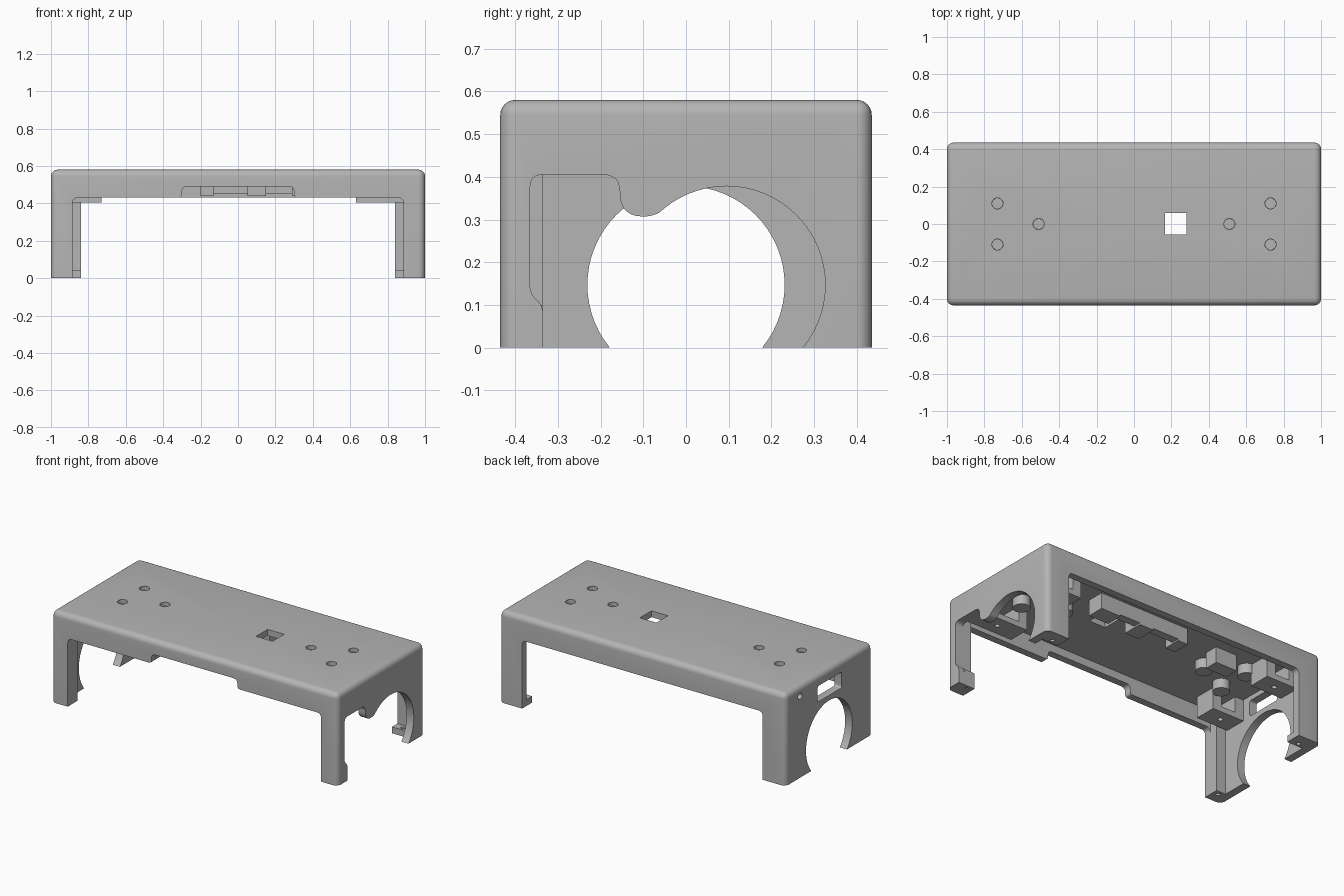
import bpy, bmesh, math
from mathutils import Vector

old = bpy.data.objects.get("Cube")
if old:
    bpy.data.objects.remove(old, do_unlink=True)

grey = bpy.data.materials.new("plain_grey")
grey.use_nodes = True
grey.diffuse_color = (0.46, 0.46, 0.46, 1)
grey.node_tree.nodes["Principled BSDF"].inputs["Base Color"].default_value = grey.diffuse_color


def finish(name, bm):
    bmesh.ops.recalc_face_normals(bm, faces=bm.faces)
    mesh = bpy.data.meshes.new(name)
    bm.to_mesh(mesh)
    bm.free()
    mesh.materials.append(grey)
    ob = bpy.data.objects.new(name, mesh)
    bpy.context.collection.objects.link(ob)
    return ob


def rounded(corners):
    """Round each (u, v, radius) corner of a closed outline."""
    out = []
    for i, (u, v, r) in enumerate(corners):
        p = Vector((u, v))
        if r == 0:
            out.append(p)
            continue
        a = p + (Vector(corners[i - 1][:2]) - p).normalized() * r
        b = p + (Vector(corners[(i + 1) % len(corners)][:2]) - p).normalized() * r
        for k in range(7):
            t = k / 6
            out.append(a * (1 - t) ** 2 + p * 2 * t * (1 - t) + b * t * t)
    return out


def disc(u, v, r, n=64):
    return [Vector((u + r * math.cos(math.tau * k / n), v + r * math.sin(math.tau * k / n)))
            for k in range(n)]


def rect(u0, u1, v0, v1, r=0):
    return rounded([(u0, v0, r), (u1, v0, r), (u1, v1, r), (u0, v1, r)])


def prism(name, outline, axis, lo, hi):
    """Extrude an outline along an axis."""
    place = {"x": lambda p, d: (d, p.x, p.y), "y": lambda p, d: (p.x, d, p.y),
             "z": lambda p, d: (p.x, p.y, d)}[axis]
    bm = bmesh.new()
    low = [bm.verts.new(place(p, lo)) for p in outline]
    high = [bm.verts.new(place(p, hi)) for p in outline]
    bm.faces.new(low)
    bm.faces.new(high)
    n = len(low)
    for i in range(n):
        j = (i + 1) % n
        bm.faces.new((low[i], low[j], high[j], high[i]))
    return finish(name, bm)


def box(name, x0, x1, y0, y1, z0, z1):
    return prism(name, rect(x0, x1, y0, y1), "z", z0, z1)


def cut(ob, *shape):
    cutter = prism("cutter", *shape)
    cutter.hide_render = True
    mod = ob.modifiers.new("cut", "BOOLEAN")
    mod.operation, mod.solver, mod.object = "DIFFERENCE", "EXACT", cutter
    bpy.context.view_layer.objects.active = ob
    bpy.ops.object.modifier_apply(modifier=mod.name)
    bpy.data.objects.remove(cutter, do_unlink=True)


# Outer cover with rounded top and upright edges
bm = bmesh.new()
bmesh.ops.create_cube(bm, size=1)
for v in bm.verts:
    v.co = (v.co.x * 2, v.co.y * 0.87, (v.co.z + 0.5) * 0.58)
edges = [e for e in bm.edges if max(v.co.z for v in e.verts) > 0.1]
bmesh.ops.bevel(bm, geom=edges, offset=0.035, segments=6, profile=0.5, affect="EDGES")
cover = finish("cover", bm)
cut(cover, rect(-0.95, 0.95, -0.39, 0.39), "z", -0.1, 0.54)

# Front opening with raised notch, and plain back opening
front = [(-0.885, -0.1, 0), (-0.885, 0.43, 0.03), (-0.3, 0.43, 0.02), (-0.3, 0.49, 0.03)]
cut(cover, rounded(front + [(-u, v, r) for u, v, r in reversed(front)]), "y", -0.6, -0.3)
cut(cover, rounded([(-0.84, -0.1, 0), (-0.84, 0.43, 0.03), (0.84, 0.43, 0.03),
                    (0.84, -0.1, 0)]), "y", 0.3, 0.6)

# Round side openings
cut(cover, disc(0, 0.147, 0.231), "x", -1.1, -0.9)
cut(cover, disc(0.095, 0.147, 0.231), "x", 0.9, 1.1)
cut(cover, rounded([(-0.335, -0.1, 0), (-0.335, 0.1, 0.02), (-0.365, 0.125, 0.02),
                    (-0.365, 0.405, 0.03), (-0.155, 0.405, 0.04), (-0.155, 0.307, 0.055),
                    (-0.075, 0.307, 0.025), (0, 0.357, 0), (0.03, -0.1, 0)]), "x", 0.9, 1.1)

# Socket and pin hole in the right side
cut(cover, rect(-0.125, 0.115, 0.41, 0.51, 0.015), "x", -1.1, -0.9)
cut(cover, disc(0.29, 0.515, 0.02, 24), "x", -1.1, -0.9)

# Top window and six button holes
cut(cover, rect(0.165, 0.28, -0.055, 0.06), "z", 0.4, 0.7)
for side in (-1, 1):
    for x, y in ((0.73, 0.11), (0.73, -0.11), (0.51, 0)):
        cut(cover, disc(side * x, y, 0.03, 32), "z", 0.4, 0.7)
        prism("button_boss", disc(side * x, y, 0.05, 32), "z", 0.48, 0.541)
        prism("button", disc(side * x, y, 0.029, 32), "z", 0.5, 0.555)

# Front legs and feet
leg = box("right_front_leg", -0.96, -0.885, -0.4, -0.335, 0, 0.541)
cut(leg, disc(-0.92, -0.365, 0.013, 16), "z", -0.1, 0.08)
box("left_front_leg", 0.885, 0.96, -0.4, -0.365, 0, 0.541)
foot = box("left_front_foot", 0.885, 0.96, -0.4, -0.335, 0, 0.1)
cut(foot, disc(0.92, -0.365, 0.013, 16), "z", -0.1, 0.08)

# Back feet
for side, name in ((-1, "right_back_foot"), (1, "left_back_foot")):
    foot = box(name, *sorted((side * 0.84, side * 0.96)), 0.335, 0.4, 0, 0.04)
    cut(foot, disc(side * 0.9, 0.36, 0.013, 16), "z", -0.1, 0.1)

# Mounting pads under the roof at both ends
for side, inner in ((-1, 0.73), (1, 0.63)):
    for y in (-0.25, 0.22):
        x0, x1 = sorted((side * inner, side * 0.951))
        pad = box("mounting_pad", x0, x1, y - 0.07, y + 0.07, 0.405, 0.44)
        cut(pad, disc((x0 + x1) / 2, y, 0.015, 16), "z", 0.3, 0.43)
        box("pad_post", x0, x0 + 0.06, y - 0.07, y + 0.07, 0.43, 0.541)
        box("pad_post", x1 - 0.06, x1, y - 0.07, y + 0.07, 0.43, 0.541)

# Inner retaining blocks
box("retaining_bar", -0.19, 0.36, 0.18, 0.23, 0.45, 0.541)
box("retaining_block", 0.29, 0.43, 0.12, 0.23, 0.44, 0.541)
box("retaining_block", 0.05, 0.15, 0.1, 0.23, 0.44, 0.541)
box("retaining_block", -0.2, -0.13, 0.12, 0.23, 0.44, 0.541)
box("retaining_block", -0.6, -0.45, 0.09, 0.18, 0.44, 0.541)

# Smooth curves, crisp edges
bpy.ops.object.select_all(action="DESELECT")
for ob in bpy.context.collection.objects:
    if ob.type == "MESH" and ob.data.materials and ob.data.materials[0] == grey:
        ob.select_set(True)
        bpy.context.view_layer.objects.active = ob
bpy.ops.object.shade_smooth_by_angle(angle=math.radians(30))
